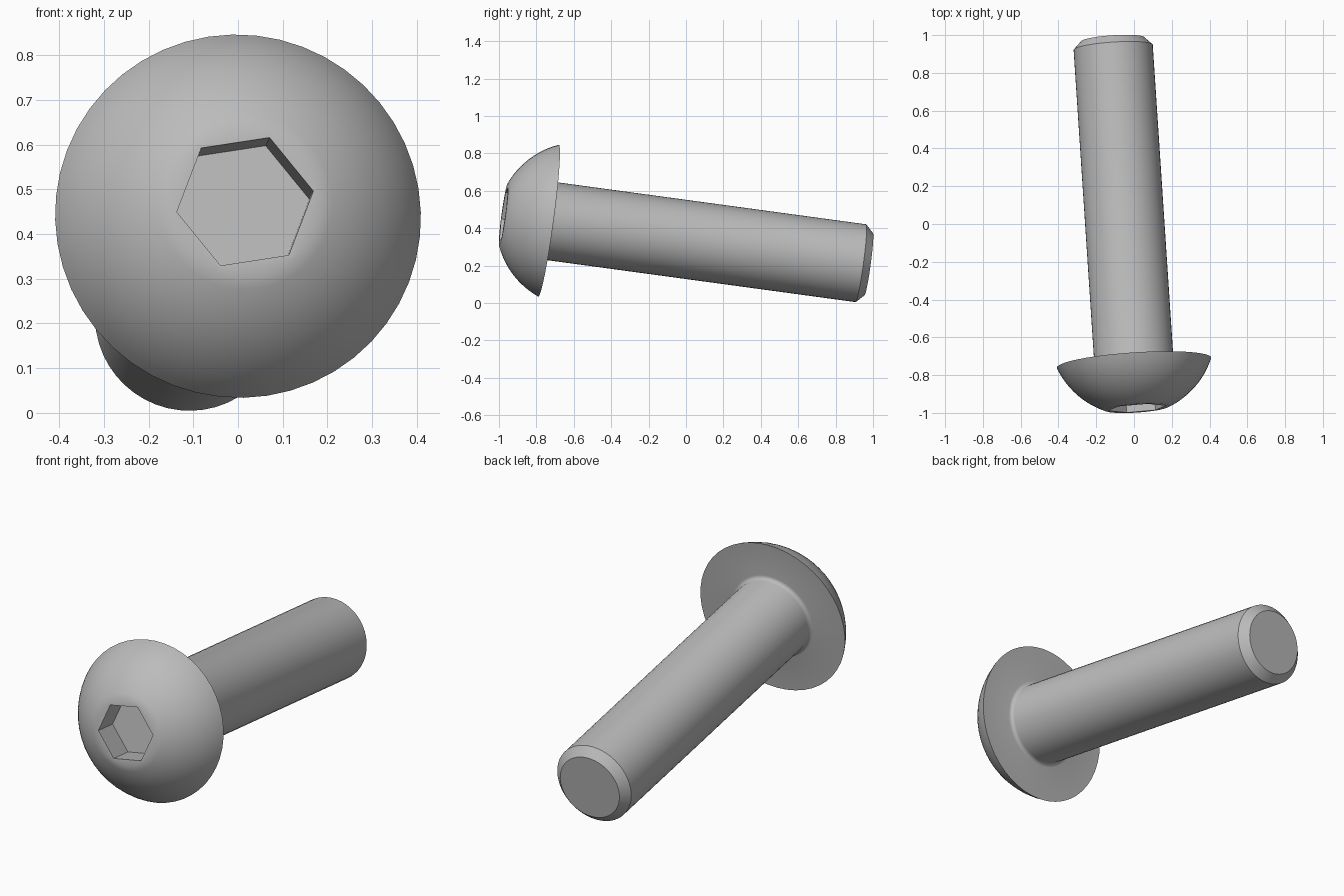
import bpy
import bmesh
import math
from mathutils import Vector

cube = bpy.data.objects.get("Cube")
if cube:
    bpy.data.objects.remove(cube)

SIDES = 48
TWIST = math.radians(9)
HEAD_R, FLAT_R, HEAD_H = 0.41, 0.17, 0.243
SHAFT_R, FILLET = 0.21, 0.02
HEX_R, HEX_DEPTH = 0.155, 0.135
CHAMFER_AT, TIP_AT, TIP_R = 1.689, 1.731, 0.168

steel = bpy.data.materials.new("steel grey")
steel.use_nodes = True
colour = (0.5, 0.5, 0.5, 1)
steel.diffuse_color = colour
steel.node_tree.nodes["Principled BSDF"].inputs["Base Color"].default_value = colour

bm = bmesh.new()


def ring(radius, y, hexagonal=False):
    """One loop of vertices around the bolt axis, round or hexagonal."""
    verts = []
    for i in range(SIDES):
        a = math.tau * i / SIDES
        r = radius
        if hexagonal:
            r *= math.cos(math.pi / 6) / math.cos(a % (math.pi / 3) - math.pi / 6)
        verts.append(bm.verts.new((r * math.cos(a + TWIST), y, r * math.sin(a + TWIST))))
    return verts


# Hex socket: floor, then mouth on the flat of the head
rings = [ring(HEX_R, HEX_DEPTH - HEAD_H, True), ring(HEX_R, -HEAD_H, True)]

# Domed head: a spherical arc from the flat to the rim
centre = (HEAD_R**2 - FLAT_R**2 - HEAD_H**2) / (2 * HEAD_H)
ball = math.hypot(HEAD_R, centre)
start = math.asin(FLAT_R / ball)
end = math.atan2(HEAD_R, centre)
for k in range(13):
    a = start + (end - start) * k / 12
    rings.append(ring(ball * math.sin(a), centre - ball * math.cos(a)))

# Fillet under the head
for k in range(5):
    a = math.pi / 2 * k / 4
    rings.append(ring(SHAFT_R + FILLET * (1 - math.sin(a)), FILLET * (1 - math.cos(a))))

# Shaft and chamfered tip
rings += [ring(SHAFT_R, CHAMFER_AT), ring(TIP_R, TIP_AT)]

for a, b in zip(rings, rings[1:]):
    for i in range(SIDES):
        j = (i + 1) % SIDES
        bm.faces.new((a[i], a[j], b[j], b[i]))
bm.faces.new(rings[0])
bm.faces.new(rings[-1])
bmesh.ops.recalc_face_normals(bm, faces=bm.faces)

mesh = bpy.data.meshes.new("button_head_bolt")
bm.to_mesh(mesh)
bm.free()
mesh.materials.append(steel)
bolt = bpy.data.objects.new("button_head_bolt", mesh)
bpy.context.collection.objects.link(bolt)

# Lean the bolt so that head rim and tip rest on the ground
direction = Vector((-0.066, 1, -0.136))
bolt.rotation_mode = 'QUATERNION'
bolt.rotation_quaternion = Vector((0, 1, 0)).rotation_difference(direction)
bolt.location = (0, -0.735, 0.44)

bpy.ops.object.select_all(action='DESELECT')
bolt.select_set(True)
bpy.context.view_layer.objects.active = bolt
bpy.ops.object.shade_smooth_by_angle(angle=math.radians(30))
